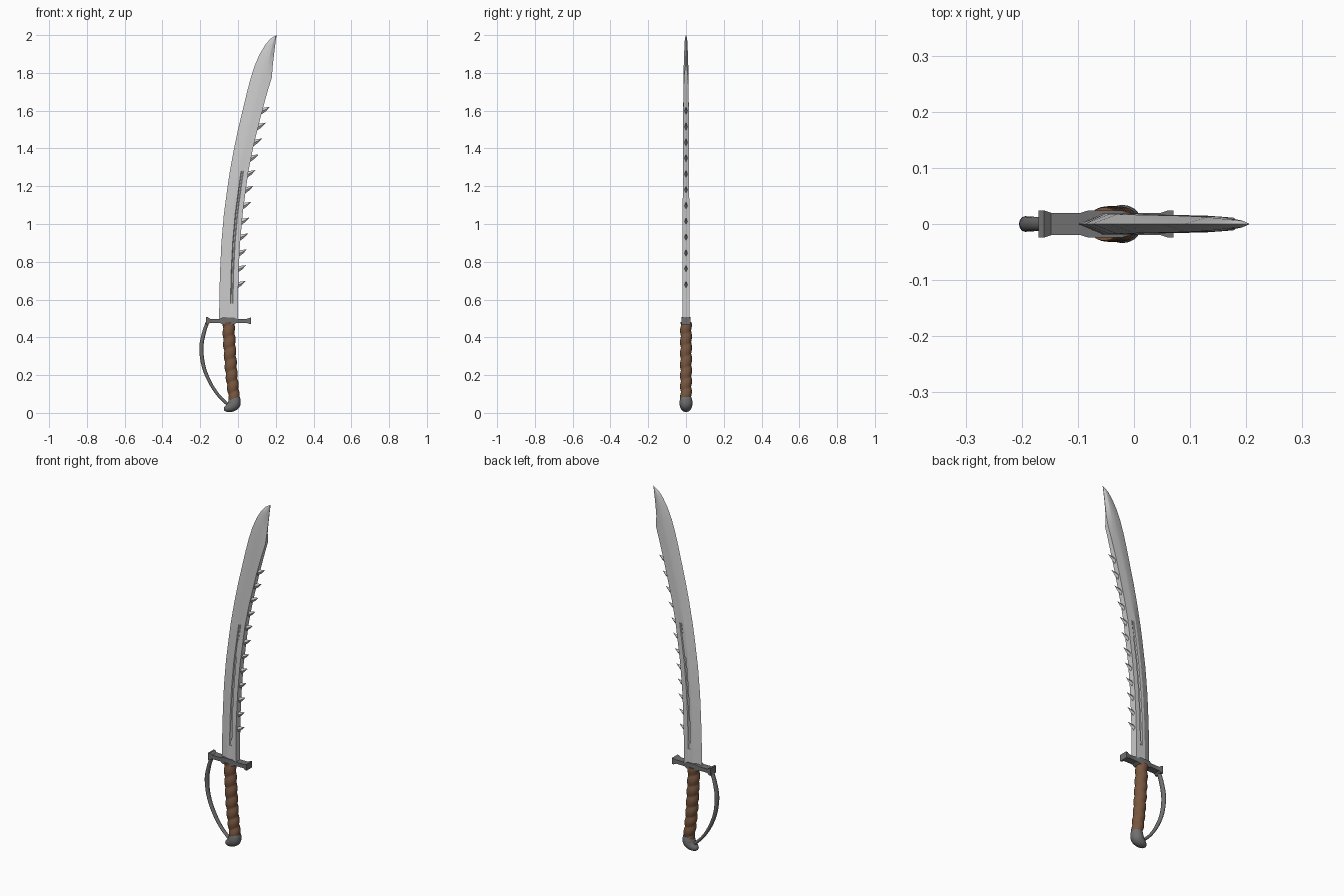
import bpy, bmesh
from math import sin, cos, pi, sqrt, radians
from mathutils import Vector

if "Cube" in bpy.data.objects:
    bpy.data.objects.remove(bpy.data.objects["Cube"])


def material(name, rgb):
    m = bpy.data.materials.new(name)
    m.diffuse_color = (*rgb, 1)
    m.use_nodes = True
    m.node_tree.nodes["Principled BSDF"].inputs["Base Color"].default_value = m.diffuse_color
    return m


def loft(name, rings, mat=None, angle=35):
    """Skin a list of equal-length closed rings and cap both ends."""
    bm = bmesh.new()
    vs = [[bm.verts.new(p) for p in r] for r in rings]
    n = len(rings[0])
    for a, b in zip(vs, vs[1:]):
        for i in range(n):
            j = (i + 1) % n
            bm.faces.new((a[i], a[j], b[j], b[i]))
    bm.faces.new(vs[0][::-1])
    bm.faces.new(vs[-1])
    bmesh.ops.recalc_face_normals(bm, faces=bm.faces)
    me = bpy.data.meshes.new(name)
    bm.to_mesh(me)
    bm.free()
    ob = bpy.data.objects.new(name, me)
    bpy.context.collection.objects.link(ob)
    if mat:
        me.materials.append(mat)
    bpy.ops.object.select_all(action='DESELECT')
    ob.select_set(True)
    bpy.context.view_layer.objects.active = ob
    bpy.ops.object.shade_smooth_by_angle(angle=radians(angle))
    return ob


def smooth(pts, steps):
    """Catmull-Rom interpolation of a list of tuples."""
    p = [Vector(q) for q in pts]
    p = [p[0] * 2 - p[1]] + p + [p[-1] * 2 - p[-2]]
    out = []
    for a, b, c, d in zip(p, p[1:], p[2:], p[3:]):
        for s in range(steps):
            t = s / steps
            out.append((b * 2 + (c - a) * t + (a * 2 - b * 5 + c * 4 - d) * t * t
                        + (b * 3 - a - c * 3 + d) * t ** 3) / 2)
    return out + [p[-2]]


def sweep(name, stations, n, mat=None, wave=None, turn=0.0, scale=1.0, angle=35):
    """Stations are (x, z, in-plane radius, y radius) along a path in the XZ plane."""
    rings = []
    last = len(stations) - 1
    for k, (x, z, r, ry) in enumerate(stations):
        a, b = stations[max(k - 1, 0)], stations[min(k + 1, last)]
        t = Vector((b[0] - a[0], b[1] - a[1])).normalized()
        ring = []
        for i in range(n):
            w = 2 * pi * i / n + turn
            g = wave(k / last, w) if wave else 0
            u, v = cos(w) * (r * scale + g), sin(w) * (ry * scale + g)
            ring.append((x - t.y * u, v, z + t.x * u))
        rings.append(ring)
    return loft(name, rings, mat, angle)


iron = material("dark_iron", (0.16, 0.16, 0.16))
leather = material("brown_leather", (0.19, 0.095, 0.05))

# Blade rows: z, edge x, spine x, body half thickness, spine half thickness, fuller depth
rows = [
    (0.49, -0.100, 0.000, .019, .019, 0), (0.58, -0.099, 0.000, .019, .019, 0),
    (0.61, -0.099, 0.000, .019, .019, .006), (0.75, -0.095, 0.003, .0185, .0185, .006),
    (0.90, -0.088, 0.011, .018, .018, .006), (1.05, -0.075, 0.024, .0175, .0175, .006),
    (1.20, -0.055, 0.044, .017, .017, .005), (1.28, -0.043, 0.055, .0165, .0165, 0),
    (1.40, -0.021, 0.079, .016, .016, 0), (1.50, 0.000, 0.103, .0155, .0155, 0),
    (1.60, 0.024, 0.128, .015, .015, 0), (1.70, 0.048, 0.156, .014, .013, 0),
    (1.775, 0.068, 0.179, .013, .011, 0), (1.84, 0.089, 0.184, .012, .003, 0),
    (1.90, 0.115, 0.191, .010, .001, 0), (1.95, 0.145, 0.197, .008, .001, 0),
    (1.98, 0.171, 0.201, .006, .001, 0), (2.00, 0.203, 0.205, .001, .0005, 0)]
rings = []
for z, e, s, h, hs, d in rows:
    side = [(.45, h), (.60, h), (.635, h - d), (.70, h - d), (.735, h), (1, hs)]
    ring = [(e, 0, z)] + [(e + (s - e) * u, -y, z) for u, y in side]
    ring += [(e + (s - e) * u, y, z) for u, y in reversed(side)]
    rings.append(ring)
loft("blade", rings, angle=20)


def spine_x(z):
    for a, b in zip(rows, rows[1:]):
        if a[0] <= z <= b[0]:
            return a[2] + (b[2] - a[2]) * (z - a[0]) / (b[0] - a[0])


# Row of barbed teeth along the spine
for k in range(12):
    z = 0.685 + k * 0.0838
    tooth = []
    for f, w in ((-.006, 1), (.018, .6), (.038, .04)):
        x = spine_x(z) + f
        top, low = z + .008 + f * .15, z + .008 + f * .15 - .034 * w
        mid = (top + low) / 2
        tooth.append([(x, 0, top), (x, .009 * w, mid), (x, 0, low), (x, -.009 * w, mid)])
    loft(f"spine_tooth_{k + 1}", tooth)

# Cross guard with a centre block and flared ends
guard = [(-.170, .020, .024), (-.160, .020, .024), (-.148, .011, .020), (-.095, .011, .020),
         (-.082, .018, .024), (-.020, .018, .024), (-.007, .011, .020), (.048, .011, .020),
         (.060, .016, .024), (.070, .018, .024)]
sweep("cross_guard", [(x, .487, h, w) for x, h, w in guard], 4, iron,
      turn=pi / 4, scale=sqrt(2), angle=25)

# Leather grip with a spiral wrap
sweep("grip", smooth([(-.051, .480, .029, .027), (-.044, .34, .030, .028),
                      (-.034, .20, .029, .028), (-.019, .070, .027, .027)], 28), 24, leather,
      wave=lambda t, w: .005 * abs(sin(7 * pi * t + w / 2)) - .001, angle=60)

# Beaked pommel
sweep("pommel", smooth([(-.018, .083, .028, .029), (-.018, .066, .032, .033),
                        (-.022, .047, .034, .034), (-.036, .033, .029, .031),
                        (-.054, .024, .021, .025), (-.068, .019, .013, .016),
                        (-.074, .017, .004, .005)], 4), 20, iron, angle=45)

# Knuckle bow from guard to pommel
sweep("knuckle_bow", smooth([(-.158, .490, .009, .012), (-.180, .425, .010, .013),
                             (-.194, .345, .011, .014), (-.183, .250, .010, .013),
                             (-.150, .165, .009, .012), (-.105, .095, .008, .011),
                             (-.050, .040, .008, .010)], 6), 12, iron, angle=45)
